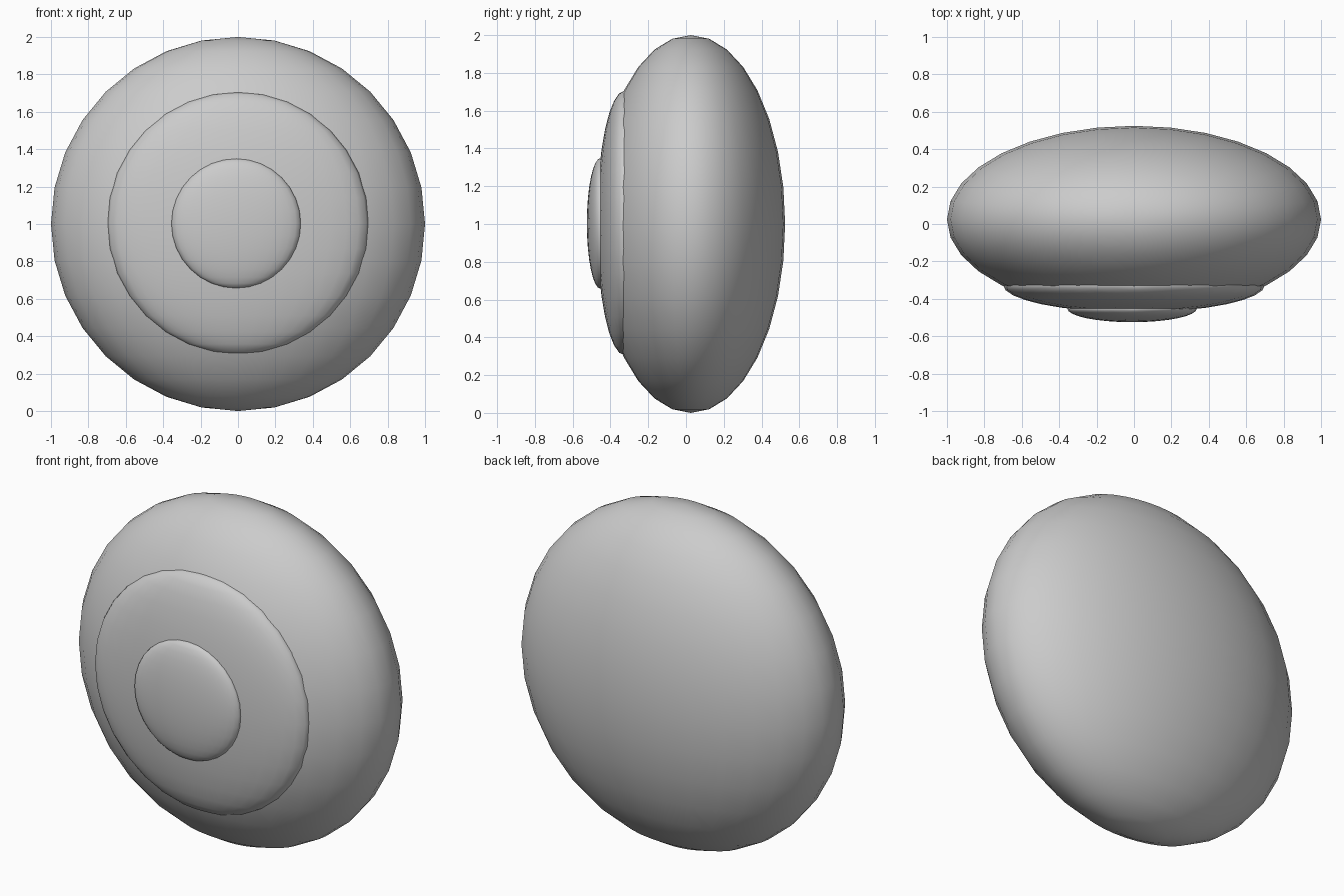
import bpy

if "Cube" in bpy.data.objects:
    bpy.data.objects.remove(bpy.data.objects["Cube"], do_unlink=True)

# Single plain grey
grey = bpy.data.materials.new("plain_grey")
grey.use_nodes = True
colour = (0.6, 0.6, 0.6, 1.0)
grey.diffuse_color = colour
grey.node_tree.nodes["Principled BSDF"].inputs["Base Color"].default_value = colour


def ellipsoid(name, centre, radius, depth):
    """Smooth round lens, flattened front to back."""
    bpy.ops.mesh.primitive_uv_sphere_add(segments=32, ring_count=16, radius=1)
    obj = bpy.context.object
    obj.name = name
    obj.location = centre
    obj.scale = (radius, depth, radius)
    bpy.ops.object.transform_apply(location=False, rotation=False, scale=True)
    bpy.ops.object.shade_smooth()
    obj.data.materials.append(grey)
    return obj


# Large body with two smaller lenses stacked on its front
ellipsoid("eyeball", (0, 0.025, 1), 1.0, 0.5)
ellipsoid("iris", (0, -0.325, 1.005), 0.7, 0.147)
ellipsoid("pupil", (-0.01, -0.452, 1.003), 0.346, 0.073)
